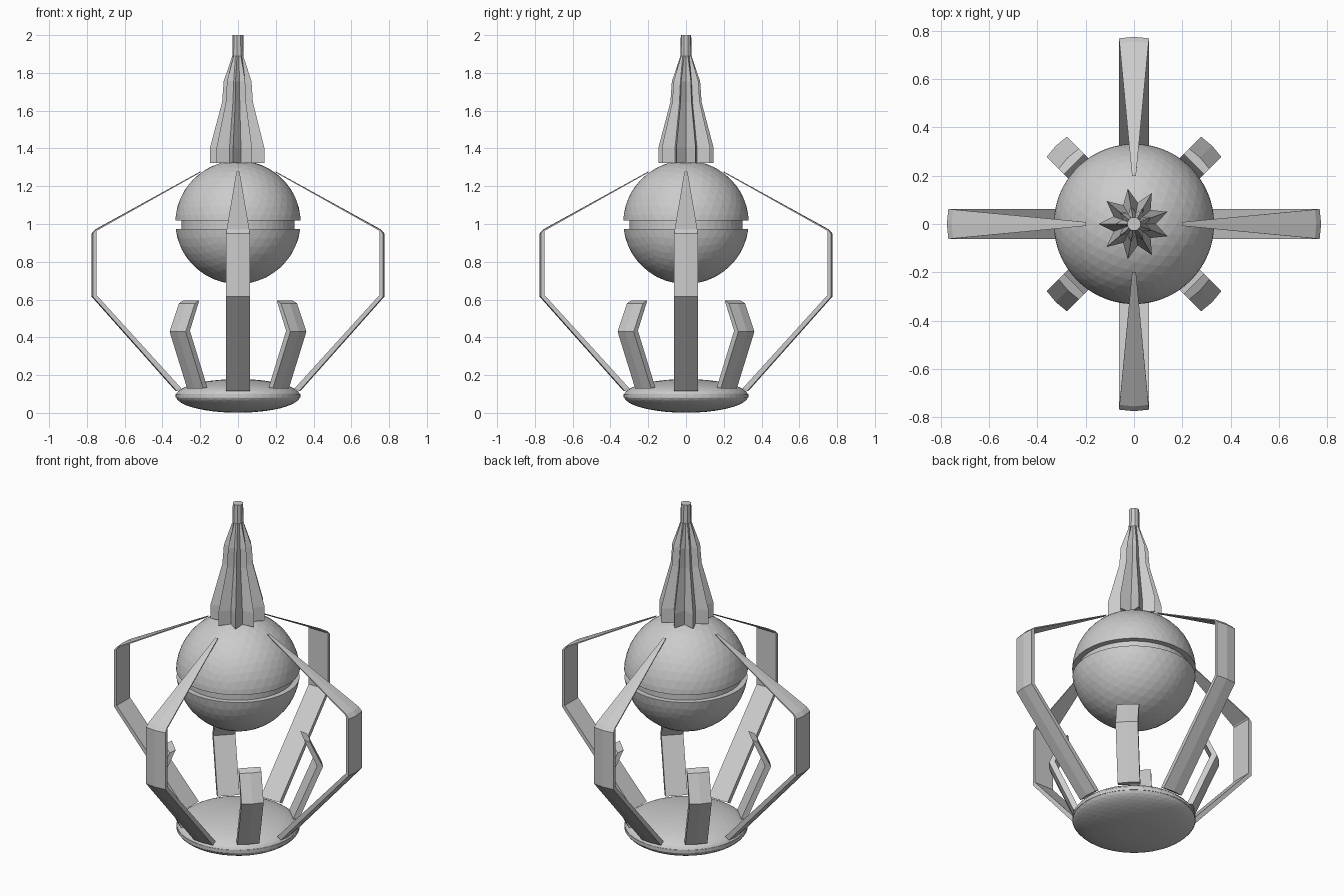
import bpy, bmesh
from math import sin, cos, pi, radians
from mathutils import Matrix

cube = bpy.data.objects.get("Cube")
if cube:
    bpy.data.objects.remove(cube)

grey = bpy.data.materials.new("stone grey")
grey.use_nodes = True
GREY = (0.6, 0.6, 0.6, 1)
grey.diffuse_color = GREY
grey.node_tree.nodes["Principled BSDF"].inputs["Base Color"].default_value = GREY


def finish(bm, name):
    bmesh.ops.recalc_face_normals(bm, faces=bm.faces[:])
    mesh = bpy.data.meshes.new(name)
    bm.to_mesh(mesh)
    bm.free()
    mesh.materials.append(grey)
    obj = bpy.data.objects.new(name, mesh)
    bpy.context.collection.objects.link(obj)
    return obj


def half_ball(name, radius, squash, centre, cut, upper):
    """Faceted ball, cut flat at one height and capped."""
    bm = bmesh.new()
    bmesh.ops.create_icosphere(bm, subdivisions=4, radius=radius)
    bmesh.ops.transform(bm, verts=bm.verts[:], matrix=Matrix.Translation((0, 0, centre))
                        @ Matrix.Diagonal((1, 1, squash, 1)))
    bmesh.ops.bisect_plane(bm, geom=bm.verts[:] + bm.edges[:] + bm.faces[:],
                           plane_co=(0, 0, cut), plane_no=(0, 0, 1),
                           clear_inner=upper, clear_outer=not upper)
    bmesh.ops.holes_fill(bm, edges=[e for e in bm.edges if e.is_boundary])
    return finish(bm, name)


def disc(name, radius, low, high):
    bm = bmesh.new()
    bmesh.ops.create_cone(bm, cap_ends=True, segments=48, radius1=radius, radius2=radius,
                          depth=high - low, matrix=Matrix.Translation((0, 0, (low + high) / 2)))
    return finish(bm, name)


def loft(name, rings):
    """Skin closed rings of equal length and cap both ends."""
    bm = bmesh.new()
    loops = [[bm.verts.new(p) for p in ring] for ring in rings]
    n = len(loops[0])
    for a, b in zip(loops, loops[1:]):
        for i in range(n):
            j = (i + 1) % n
            bm.faces.new((a[i], a[j], b[j], b[i]))
    bm.faces.new(loops[0])
    bm.faces.new(loops[-1])
    return finish(bm, name)


def strap(name, path, angle):
    """Bent bar with a slightly bowed outer face; path holds outer r, z, inner r, z, half width."""
    rings = []
    for ro, zo, ri, zi, w in path:
        edge = ro - 0.1 * w
        rings.append([(edge, -w, zo), (ro, 0, zo), (edge, w, zo), (ri, w, zi), (ri, -w, zi)])
    obj = loft(name, rings)
    obj.data.transform(Matrix.Rotation(angle, 4, "Z"))
    return obj


# Shallow domed foot with a narrow rim
half_ball("foot_bottom", 0.33, 0.27, 0.09, 0.081, False)
half_ball("foot_dome", 0.33, 0.27, 0.09, 0.099, True)
disc("foot_rim", 0.33, 0.081, 0.099)

# Grooved ball
half_ball("ball_lower", 0.333, 1, 1.015, 0.973, False)
half_ball("ball_upper", 0.333, 1, 1.003, 1.018, True)
disc("ball_core", 0.3, 0.95, 1.04)

# Four long legs, tapering to points on the ball, and four short arms between them
LEG = [(0.33, 0.115, 0.3, 0.13, 0.0625), (0.775, 0.615, 0.75, 0.625, 0.0625),
       (0.775, 0.95, 0.75, 0.96, 0.0625), (0.755, 0.972, 0.745, 0.966, 0.06),
       (0.2, 1.278, 0.2, 1.272, 0.008)]
ARM = [(0.327, 0.13, 0.29, 0.135, 0.06), (0.458, 0.43, 0.42, 0.435, 0.06),
       (0.388, 0.58, 0.35, 0.595, 0.06)]
for i, side in enumerate(("left", "back", "right", "front")):
    strap(side + "_leg", LEG, i * pi / 2)
for i, corner in enumerate(("back_left", "back_right", "front_right", "front_left")):
    strap(corner + "_arm", ARM, (i + 0.5) * pi / 2)

# Fluted spire: nine-pointed star sections narrowing to a round tip
POINTS = 9
SPIRE = [(1.322, 0.148, 0.09), (1.405, 0.148, 0.09), (1.645, 0.084, 0.054),
         (1.755, 0.076, 0.046), (1.89, 0.03, 0.027), (2.0, 0.028, 0.028)]
rings = []
for z, tip, valley in SPIRE:
    ring = []
    for k in range(2 * POINTS):
        a = pi + k * pi / POINTS
        r = valley if k % 2 else tip
        ring.append((r * cos(a), r * sin(a), z))
    rings.append(ring)
loft("spire", rings)
